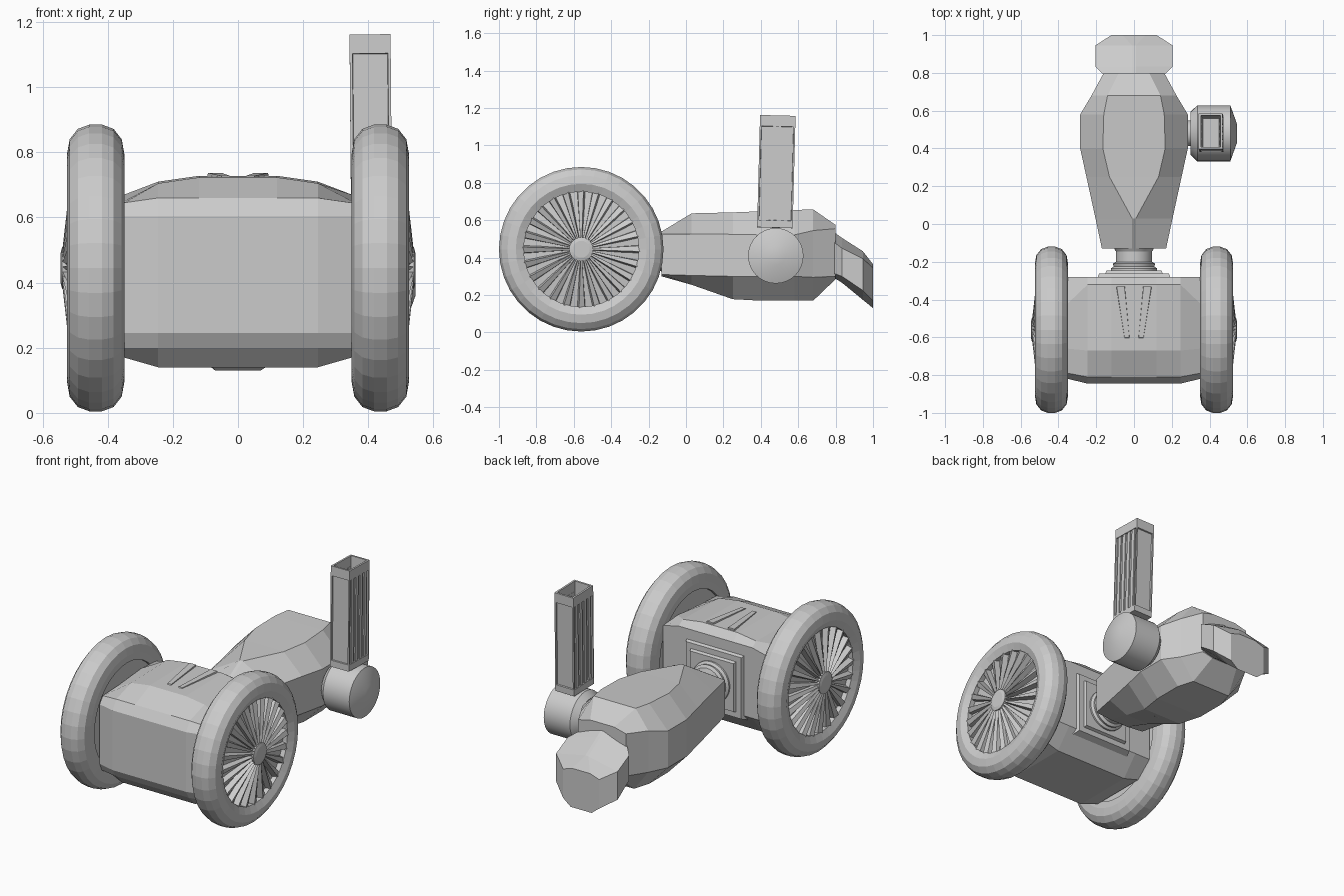
import bpy, bmesh
from math import sin, cos, pi, radians
from mathutils import Matrix, Vector

if "Cube" in bpy.data.objects:
    bpy.data.objects.remove(bpy.data.objects["Cube"])


def finish(name, bm, smooth=False):
    bmesh.ops.recalc_face_normals(bm, faces=bm.faces[:])
    me = bpy.data.meshes.new(name)
    bm.to_mesh(me)
    bm.free()
    ob = bpy.data.objects.new(name, me)
    bpy.context.collection.objects.link(ob)
    if smooth:
        bpy.ops.object.select_all(action='DESELECT')
        ob.select_set(True)
        bpy.context.view_layer.objects.active = ob
        bpy.ops.object.shade_smooth_by_angle(angle=radians(25))
    return ob


def add_loft(bm, rings, closed=False):
    vs = [[bm.verts.new(p) for p in r] for r in rings]
    n = len(rings[0])
    pairs = list(zip(vs, vs[1:])) + ([(vs[-1], vs[0])] if closed else [])
    for a, b in pairs:
        for i in range(n):
            j = (i + 1) % n
            bm.faces.new((a[i], a[j], b[j], b[i]))
    if not closed:
        bm.faces.new(vs[0][::-1])
        bm.faces.new(vs[-1])


def loft(name, rings):
    bm = bmesh.new()
    add_loft(bm, rings)
    return finish(name, bm)


def mirrored(y, half):
    """Full ring at y from right-half (x, z) points listed top to bottom."""
    return [(x, y, z) for x, z in half] + [(-x, y, z) for x, z in half[::-1]]


def lathe(name, prof, centre, axis, seg=32, closed=False, smooth=False):
    """Spin (along, radius) points round the x or y axis through centre."""
    c, rings, bm = Vector(centre), [], bmesh.new()
    for d, r in prof:
        ring = []
        for k in range(seg):
            u, v = r * cos(2 * pi * k / seg), r * sin(2 * pi * k / seg)
            ring.append(c + Vector((d, u, v) if axis == 'x' else (u, d, v)))
        rings.append(ring)
    add_loft(bm, rings, closed)
    return finish(name, bm, smooth)


def box(name, lo, hi):
    (x0, y0, z0), (x1, y1, z1) = lo, hi
    return loft(name, [[(x0, y0, z), (x1, y0, z), (x1, y1, z), (x0, y1, z)] for z in (z0, z1)])


# Wheels: tyre, dished disc, fan of spokes, hub
tyre = [(-.088, .31), (-.088, .35), (-.08, .395), (-.055, .427), (-.02, .44)]
tyre = tyre + [(-d, r) for d, r in tyre[::-1]]
tyre[-1] = (.07, .308)
for s, side in ((1, 'right'), (-1, 'left')):
    c = (s * .437, -.56, .445)
    lathe(side + '_tyre', [(s * d, r) for d, r in tyre], c, 'x', 36, closed=True)
    lathe(side + '_wheel_disc', [(s * -.07, .315), (s * .04, .315), (s * .075, .05)], c, 'x', 36)
    lathe(side + '_hub', [(s * .05, .064), (s * .103, .064), (s * .108, .045)], c, 'x', 20)
    bm = bmesh.new()
    for k in range(24):
        rings = []
        for r, x, w in ((.05, .085, .006), (.314, .055, .024)):
            rings.append([(s * (x - .03), r, -w), (s * (x - .03), r, w),
                          (s * (x + .008), r, w * .8), (s * (x + .018), r, -w * .5)])
        m = Matrix.Translation(c) @ Matrix.Rotation(2 * pi * k / 24, 4, 'X')
        add_loft(bm, [[m @ Vector(p) for p in ring] for ring in rings])
    finish(side + '_spokes', bm)

# Chassis: side outline lofted across the width
mid = [(-.845, .245), (-.845, .605), (-.81, .66), (-.67, .705), (-.32, .71),
       (-.28, .685), (-.28, .26), (-.38, .14), (-.76, .14), (-.82, .20)]
end = [(-.82, .245), (-.82, .605), (-.79, .645), (-.66, .65), (-.42, .67),
       (-.28, .66), (-.28, .26), (-.38, .17), (-.74, .17), (-.80, .20)]
rings = []
for x, prof in ((-.35, end), (-.245, mid), (-.12, mid), (.12, mid), (.245, mid), (.35, end)):
    up = .018 if abs(x) < .2 else 0
    rings.append([(x, y, z + (up if i in (3, 4) else 0)) for i, (y, z) in enumerate(prof)])
loft('chassis', rings)
# Axle bosses behind the wheels
lathe('axle', [(-.42, .09), (.42, .09)], (0, -.56, .445), 'x', 20)
# Splayed ridges on the chassis top
for s, side in ((1, 'right'), (-1, 'left')):
    loft(side + '_top_ridge', [
        [(s * .018, -.62, .71), (s * .05, -.62, .71), (s * .05, -.60, .728), (s * .025, -.60, .728)],
        [(s * .045, -.33, .70), (s * .10, -.33, .70), (s * .092, -.33, .737), (s * .05, -.33, .737)]])
# Coupling plate in two steps and the neck joint
for name, y0, y1, w0, w1 in (('coupling_plate', -.30, -.262, .20, .185),
                             ('coupling_inner_plate', -.27, -.245, .155, .145)):
    loft(name, [[(a * w, y, .43 + b * w) for a, b in ((-1, -1), (1, -1), (1, 1), (-1, 1))]
                for y, w in ((y0, w0), (y1, w1))])
lathe('neck_joint', [(-.26, .122), (-.235, .122), (-.225, .108), (-.21, .112), (-.20, .096),
                     (-.145, .096), (-.13, .105), (-.10, .10)], (0, 0, .43), 'y', 32, smooth=True)

# Front body: sections of y, top (x, z), side width, side z upper/lower, bottom (x, z)
body = []
for y, xt, zt, ws, zu, zl, xb, zb in (
        (-.13, .01, .54, .17, .527, .31, .06, .30),
        (.03, .01, .637, .204, .527, .305, .08, .255),
        (.25, .13, .642, .252, .525, .30, .13, .178),
        (.40, .165, .648, .285, .522, .30, .16, .17),
        (.58, .16, .655, .285, .522, .30, .16, .17),
        (.68, .14, .658, .225, .545, .295, .13, .17),
        (.80, .08, .575, .16, .555, .30, .09, .285)):
    body.append(mirrored(y, [(xt, zt), (ws, zu), (ws, zl), (xb, zb)]))
loft('body', body)
# Small fin under the body
loft('belly_fin', [mirrored(.10, [(.01, .26), (.01, .24)]),
                   mirrored(.20, [(.05, .24), (.015, .195)]),
                   mirrored(.22, [(.04, .23), (.015, .195)])])

# Drooping head with a centre ridge
loft('head', [mirrored(y, h) for y, h in (
    (.78, [(.01, .545), (.15, .49), (.15, .32), (.08, .30)]),
    (.835, [(.01, .505), (.205, .45), (.205, .30), (.09, .265)]),
    (.945, [(.01, .435), (.205, .395), (.205, .225), (.09, .175)]),
    (1.0, [(.06, .365), (.12, .345), (.12, .17), (.07, .13)]))])

# Arm pivot drum on the right side and its short shaft
lathe('arm_shaft', [(.22, .068), (.34, .068)], (0, .48, .41), 'x', 24, smooth=True)
lathe('arm_pivot', [(.30, .115), (.335, .148), (.51, .148), (.545, .05)],
      (0, .48, .41), 'x', 32, smooth=True)

# Upright arm: recessed side panels and a hollow top
lean = Matrix.Translation((.408, .483, .86)) @ Matrix.Rotation(radians(-1.5), 4, 'X') \
    @ Matrix.Rotation(radians(-.5), 4, 'Y')
bm = bmesh.new()
bmesh.ops.create_cube(bm, size=1, matrix=Matrix.Diagonal((.126, .19, .6, 1)))
for z in (-.27, .25):
    bmesh.ops.bisect_plane(bm, geom=bm.verts[:] + bm.edges[:] + bm.faces[:],
                           plane_co=(0, 0, z), plane_no=(0, 0, 1))
bm.normal_update()
panels = [f for f in bm.faces if abs(f.normal.z) < .1 and abs(f.calc_center_median().z) < .1]
top = [f for f in bm.faces if f.normal.z > .9]
for f in panels:
    bmesh.ops.inset_region(bm, faces=[f], thickness=.012, depth=0)
    bmesh.ops.inset_region(bm, faces=[f], thickness=.002, depth=-.009)
bmesh.ops.inset_region(bm, faces=top, thickness=.016, depth=0)
bmesh.ops.inset_region(bm, faces=top, thickness=.012, depth=-.3)
finish('arm', bm).matrix_world = lean

# Vertical slats in the two wide arm panels
for s, side in ((1, 'outer'), (-1, 'inner')):
    for i in range(4):
        y = -.06 + i * .04
        a, b = sorted((s * .048, s * .061))
        box(f'{side}_arm_slat_{i + 1}', (a, y - .012, -.262), (b, y + .012, .24)).matrix_world = lean
